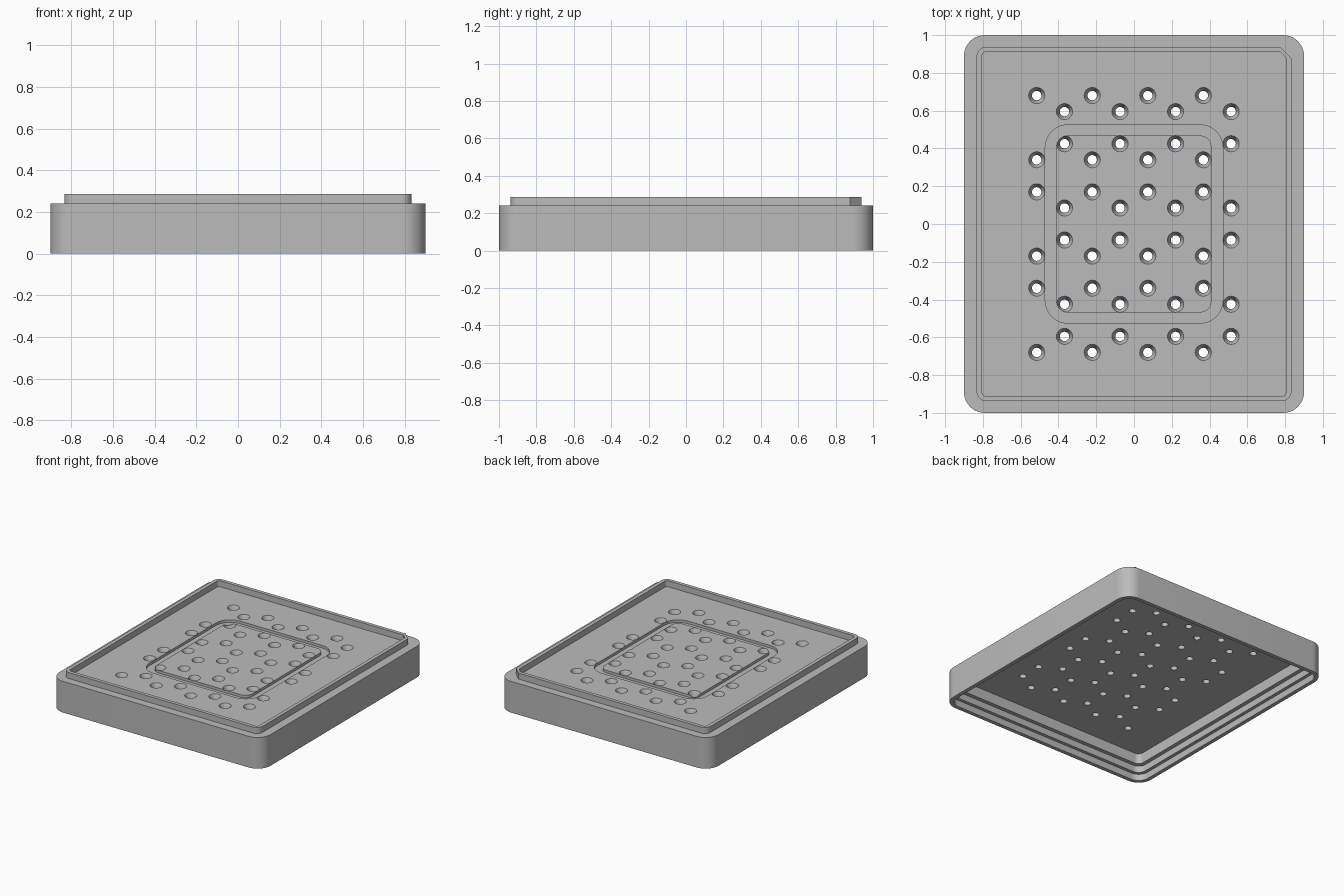
import bpy
import bmesh
from math import cos, sin, pi

if "Cube" in bpy.data.objects:
    bpy.data.objects.remove(bpy.data.objects["Cube"], do_unlink=True)

grey = bpy.data.materials.new("plain grey")
grey.use_nodes = True
COLOUR = (0.5, 0.5, 0.5, 1)
grey.diffuse_color = COLOUR
grey.node_tree.nodes["Principled BSDF"].inputs["Base Color"].default_value = COLOUR

SEG = 10           # segments per rounded corner
FLOOR = 0.24       # height of the perforated plate
CEILING = 0.18     # underside of the plate


def rounded_loop(bm, hx, hy, r, z, chamfer=0):
    """Rounded rectangle; the back left corner can be cut straight."""
    verts = []
    for i, (sx, sy) in enumerate([(1, 1), (-1, 1), (-1, -1), (1, -1)]):
        for k in range(SEG + 1):
            t = k / SEG
            if i == 0 and chamfer:
                x, y = hx - chamfer * t, hy - chamfer * (1 - t)
            else:
                a = (i + t) * pi / 2
                x = sx * (hx - r) + r * cos(a)
                y = sy * (hy - r) + r * sin(a)
            verts.append(bm.verts.new((x, y, z)))
    return verts


def bridge(bm, a, b):
    n = len(a)
    for i in range(n):
        j = (i + 1) % n
        bm.faces.new((a[i], a[j], b[j], b[i]))


def finish(bm, name):
    bmesh.ops.recalc_face_normals(bm, faces=bm.faces)
    mesh = bpy.data.meshes.new(name)
    bm.to_mesh(mesh)
    bm.free()
    mesh.materials.append(grey)
    obj = bpy.data.objects.new(name, mesh)
    bpy.context.collection.objects.link(obj)
    return obj


# Tray: stepped cavity, outer wall, stacking rim and floor in one section
bm = bmesh.new()
section = [
    # half x, half y, corner radius, z, chamfer
    (0.815, 0.915, 0.04, CEILING, 0),
    (0.815, 0.915, 0.04, 0.10, 0),
    (0.845, 0.945, 0.06, 0.10, 0),
    (0.845, 0.945, 0.06, 0.05, 0),
    (0.870, 0.970, 0.08, 0.05, 0),
    (0.870, 0.970, 0.08, 0, 0),
    (0.900, 1.000, 0.11, 0, 0),
    (0.900, 1.000, 0.11, FLOOR, 0),
    (0.833, 0.938, 0.05, FLOOR, 0.06),
    (0.833, 0.938, 0.05, 0.286, 0.06),
    (0.805, 0.910, 0.02, 0.286, 0.03),
    (0.805, 0.910, 0.02, FLOOR, 0.03),
]
loops = [rounded_loop(bm, *row) for row in section]
for a, b in zip(loops, loops[1:]):
    bridge(bm, a, b)
bm.faces.new(loops[0])
bm.faces.new(loops[-1])
tray = finish(bm, "tray")

# Countersunk drain holes in a honeycomb pattern
bm = bmesh.new()
profile = [(0.025, CEILING - 0.03), (0.025, 0.205), (0.043, FLOOR), (0.043, FLOOR + 0.02)]
SIDES = 20


def hole(x, y):
    rings = [[bm.verts.new((x + r * cos(2 * pi * k / SIDES),
                            y + r * sin(2 * pi * k / SIDES), z))
              for k in range(SIDES)] for r, z in profile]
    for a, b in zip(rings, rings[1:]):
        bridge(bm, a, b)
    bm.faces.new(rings[0])
    bm.faces.new(rings[-1])


PITCH, SIDE = 0.294, 0.17
for col in range(4):
    x = -0.515 + PITCH * col
    for rep in range(3):
        y = 0.68 - 3 * SIDE * rep
        hole(x, y)
        hole(x, y - 2 * SIDE)
        hole(x + PITCH / 2, y - SIDE / 2)
        hole(x + PITCH / 2, y - 1.5 * SIDE)
hole_cutter = finish(bm, "hole_cutter")

# Shallow groove around the middle of the floor
bm = bmesh.new()
groove = [
    (0.47, 0.525, 0.12, FLOOR + 0.02),
    (0.47, 0.525, 0.12, FLOOR - 0.02),
    (0.41, 0.468, 0.06, FLOOR - 0.02),
    (0.41, 0.468, 0.06, FLOOR + 0.02),
]
loops = [rounded_loop(bm, *row) for row in groove]
for a, b in zip(loops, loops[1:] + loops[:1]):
    bridge(bm, a, b)
groove_cutter = finish(bm, "groove_cutter")

# Cut the floor
bpy.ops.object.select_all(action="DESELECT")
tray.select_set(True)
bpy.context.view_layer.objects.active = tray
for cutter in (hole_cutter, groove_cutter):
    cutter.hide_render = True
    mod = tray.modifiers.new(cutter.name, "BOOLEAN")
    mod.operation = "DIFFERENCE"
    mod.solver = "EXACT"
    mod.object = cutter
    bpy.ops.object.modifier_apply(modifier=mod.name)
    bpy.data.objects.remove(cutter, do_unlink=True)

bpy.ops.object.shade_smooth_by_angle(angle=pi / 6)
